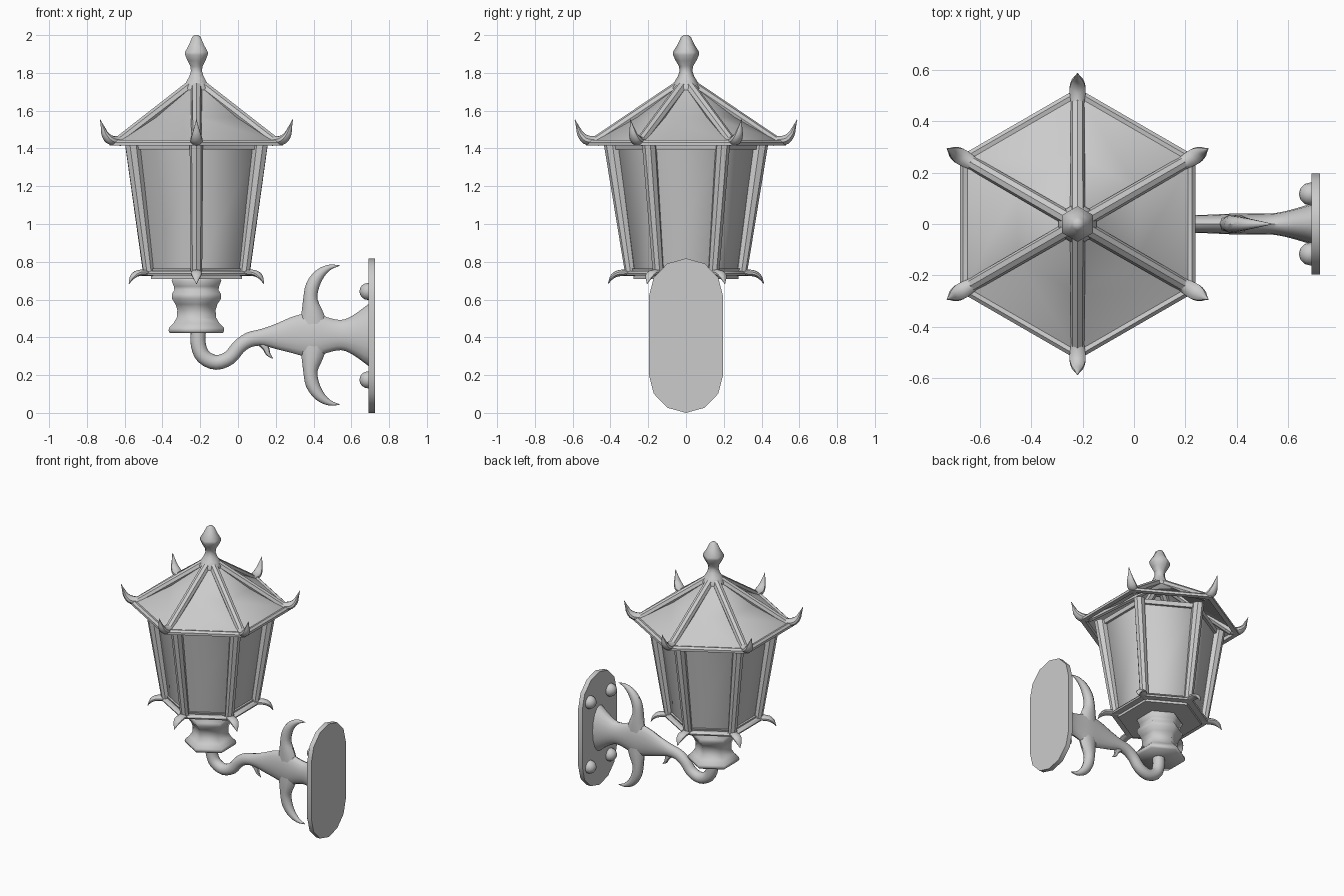
import bpy, bmesh, math
from math import sin, cos, radians, pi
from mathutils import Vector

if "Cube" in bpy.data.objects:
    bpy.data.objects.remove(bpy.data.objects["Cube"])

AX = -0.22                                   # x of the lantern axis
SIX = [radians(30 + 60 * k) for k in range(6)]


def finish(name, bm, angle=40):
    bmesh.ops.recalc_face_normals(bm, faces=bm.faces)
    me = bpy.data.meshes.new(name)
    bm.to_mesh(me)
    bm.free()
    ob = bpy.data.objects.new(name, me)
    bpy.context.collection.objects.link(ob)
    bpy.ops.object.select_all(action='DESELECT')
    ob.select_set(True)
    bpy.context.view_layer.objects.active = ob
    bpy.ops.object.shade_smooth_by_angle(angle=radians(angle))
    return ob


def curve(pts, sub):
    """Catmull-Rom refinement of control points."""
    if sub < 2:
        return [Vector(p) for p in pts]
    p = [Vector(q) for q in pts]
    p = [2 * p[0] - p[1]] + p + [2 * p[-1] - p[-2]]
    out = []
    for i in range(1, len(p) - 2):
        a, b, c, d = p[i - 1:i + 3]
        for s in range(sub):
            t = s / sub
            out.append(0.5 * (2 * b + (c - a) * t + (2 * a - 5 * b + 4 * c - d) * t * t
                              + (3 * b - a - 3 * c + d) * t ** 3))
    return out + [p[-2]]


def sweep(name, pts, angles=(0,), ox=0.0, n=10, sub=3):
    """Tube along (r, z, in-plane half width, sideways half width), repeated at angles."""
    bm = bmesh.new()
    path = curve(pts, sub)
    for ang in angles:
        rings = []
        for i, p in enumerate(path):
            d = path[min(i + 1, len(path) - 1)] - path[max(i - 1, 0)]
            t = Vector((d[0], d[1])).normalized()
            ring = []
            for k in range(n):
                u = 2 * pi * k / n
                a, b = max(p[2], .002) * cos(u), max(p[3], .002) * sin(u)
                r, z = p[0] - t.y * a, p[1] + t.x * a
                ring.append(bm.verts.new((ox + r * cos(ang) - b * sin(ang),
                                          r * sin(ang) + b * cos(ang), z)))
            rings.append(ring)
        for A, B in zip(rings, rings[1:]):
            for k in range(n):
                bm.faces.new((A[k], A[(k + 1) % n], B[(k + 1) % n], B[k]))
        bm.faces.new(rings[0])
        bm.faces.new(rings[-1])
    return finish(name, bm)


def hex_lathe(name, prof, loop=False, cap=True, angle=40):
    """Six-sided turned shape from an (corner radius, z) profile."""
    bm = bmesh.new()
    rings = [[bm.verts.new((AX + r * cos(a), r * sin(a), z)) for a in SIX] for r, z in prof]
    pairs = list(zip(rings, rings[1:])) + ([(rings[-1], rings[0])] if loop else [])
    for A, B in pairs:
        for k in range(6):
            bm.faces.new((A[k], A[(k + 1) % 6], B[(k + 1) % 6], B[k]))
    if cap and not loop:
        bm.faces.new(rings[0])
        bm.faces.new(rings[-1])
    return finish(name, bm, angle)


# Finial and roof
hex_lathe("finial", [(.012, 2.0), (.026, 1.99), (.045, 1.95), (.07, 1.91), (.069, 1.895),
                     (.055, 1.865), (.037, 1.835), (.034, 1.81), (.042, 1.785), (.06, 1.755),
                     (.085, 1.72), (.08, 1.69)], angle=65)
hex_lathe("roof_panes", [(.05, 1.735), (.27, 1.565), (.515, 1.43)], cap=False, angle=65)
sweep("roof_ribs", [(.03, 1.735, .03, .029), (.48, 1.435, .027, .027)], SIX, AX, 8, 1)
hex_lathe("eave_rim", [(.53, 1.415), (.53, 1.432), (.515, 1.445), (.495, 1.44), (.495, 1.415)],
          loop=True)
sweep("eave_horns", [(.44, 1.45, .02, .022), (.49, 1.44, .025, .03), (.53, 1.447, .025, .033),
                     (.558, 1.475, .018, .024), (.572, 1.51, .01, .013), (.588, 1.552, .001, .001)],
      SIX, AX)

# Glass cage
sweep("posts", [(.292, .73, .029, .03), (.39, 1.425, .045, .036)], SIX, AX, 8, 1)
hex_lathe("glass_panes", [(.28, .74), (.375, 1.42)], cap=False, angle=65)
hex_lathe("top_frame", [(.395, 1.425), (.39, 1.395), (.36, 1.395), (.36, 1.425)], loop=True)
hex_lathe("bottom_frame", [(.29, .74), (.30, .765), (.27, .765), (.265, .74)], loop=True)

# Floor, bottom rim and its hooks
hex_lathe("floor_rim", [(.325, .727), (.33, .738), (.315, .75), (.26, .752), (.26, .727)],
          loop=True)
hex_lathe("floor_plate", [(.277, .71), (.277, .735)])
sweep("floor_hooks", [(.27, .738, .014, .025), (.32, .742, .017, .03), (.365, .737, .016, .03),
                      (.393, .717, .011, .02), (.412, .684, .001, .001)], SIX, AX)

# Turned pedestal
hex_lathe("pedestal", [(.14, .72), (.152, .70), (.138, .67), (.135, .65), (.15, .63), (.15, .605),
                       (.128, .575), (.117, .545), (.12, .505), (.14, .475), (.168, .45),
                       (.17, .435), (.162, .422)], angle=65)

# Swan-neck arm flaring into the wall plate
sweep("arm", [(-.21, .44, .04, .04), (-.21, .36, .04, .04), (-.182, .297, .04, .04),
              (-.115, .267, .039, .038), (-.045, .292, .038, .037), (.005, .35, .038, .035),
              (.06, .387, .04, .034), (.13, .40, .045, .033), (.22, .405, .073, .034),
              (.31, .412, .103, .037), (.40, .412, .12, .041), (.47, .412, .095, .04),
              (.545, .412, .08, .042), (.61, .412, .105, .055), (.695, .412, .167, .08)], n=16)

# Crescent prongs above and below the arm
for name, s in (("upper_prong", 1), ("lower_prong", -1)):
    prong = [(.40, .02, .085, .035), (.393, .11, .06, .038), (.383, .19, .038, .036),
             (.395, .262, .036, .032), (.432, .322, .028, .025), (.483, .358, .015, .014),
             (.537, .368, .002, .002)]
    sweep(name, [(x, .412 + s * z, a, b) for x, z, a, b in prong])
sweep("arm_barb", [(.11, .38, .02, .018), (.145, .348, .018, .015), (.16, .312, .012, .01),
                   (.185, .288, .001, .001)], n=8)

# Rounded wall plate
bm = bmesh.new()
outline = [(.197 * cos(pi * k / 6), .615 + .203 * sin(pi * k / 6)) for k in range(7)]
outline += [(-y, .818 - z) for y, z in outline]
face = bm.faces.new([bm.verts.new((.692, y, z)) for y, z in outline])
ext = bmesh.ops.extrude_face_region(bm, geom=[face])
bmesh.ops.translate(bm, vec=(.033, 0, 0),
                    verts=[v for v in ext['geom'] if isinstance(v, bmesh.types.BMVert)])
bmesh.ops.delete(bm, geom=[face], context='FACES_ONLY') if not face.is_valid else None
if min(len(e.link_faces) for e in bm.edges) < 2:
    bmesh.ops.holes_fill(bm, edges=[e for e in bm.edges if len(e.link_faces) < 2], sides=0)
finish("wall_plate", bm, 35)

# Domed screw heads
bm = bmesh.new()
for y in (-.117, .117):
    for z in (.175, .643):
        new = bmesh.ops.create_uvsphere(bm, u_segments=12, v_segments=8, radius=.045)
        bmesh.ops.translate(bm, vec=(.688, y, z), verts=new['verts'])
        bmesh.ops.delete(bm, geom=[v for v in new['verts'] if v.co.x > .72], context='VERTS')
finish("screw_heads", bm, 60)
